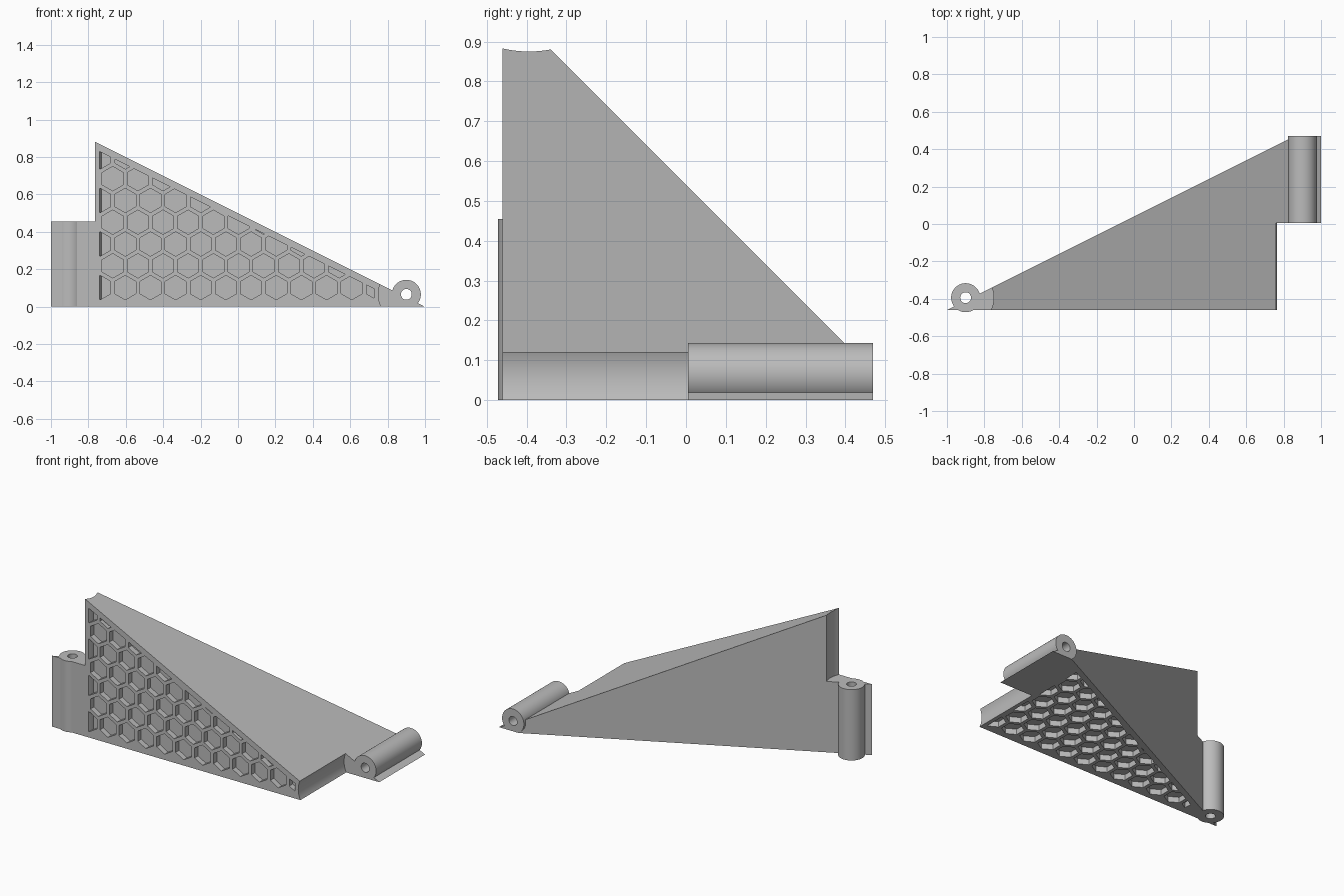
import bpy, bmesh, math
from mathutils import Matrix, Vector

if "Cube" in bpy.data.objects:
    bpy.data.objects.remove(bpy.data.objects["Cube"], do_unlink=True)

FRONT = -0.46                    # front face of the body
PIN, INSET = 0.9, 0.066          # hinge axis: distance along x, depth below the face
BARREL, HOLE, CLEAR, RIM = 0.0775, 0.029, 0.15, 0.173
PITCH, HEX, DEPTH = 0.1345, 0.065, 0.035

gray = bpy.data.materials.new("gray plastic")
gray.use_nodes = True
gray.diffuse_color = (0.5, 0.5, 0.5, 1)
gray.node_tree.nodes["Principled BSDF"].inputs["Base Color"].default_value = gray.diffuse_color


def add_object(name, bm):
    bmesh.ops.recalc_face_normals(bm, faces=bm.faces)
    mesh = bpy.data.meshes.new(name)
    bm.to_mesh(mesh)
    bm.free()
    mesh.materials.append(gray)
    obj = bpy.data.objects.new(name, mesh)
    bpy.context.collection.objects.link(obj)
    return obj


def clip(bm, point, normal):
    """Cut away everything on the normal's side and cap the cut."""
    geom = bm.verts[:] + bm.edges[:] + bm.faces[:]
    cut = bmesh.ops.bisect_plane(bm, geom=geom, plane_co=point, plane_no=normal, clear_outer=True)
    edges = [e for e in cut["geom_cut"] if isinstance(e, bmesh.types.BMEdge)]
    if edges:
        bmesh.ops.holes_fill(bm, edges=edges)


def rod(radius, start, end, upright, segments=64):
    """Cylinder on the upright (left end) or the lying (right end) hinge axis."""
    mid = (start + end) / 2
    if upright:
        place = Matrix.Translation((-PIN, FRONT + INSET, mid))
    else:
        place = Matrix.Translation((PIN, mid, INSET)) @ Matrix.Rotation(math.pi / 2, 4, "X")
    bm = bmesh.new()
    bmesh.ops.create_cone(bm, cap_ends=True, segments=segments, radius1=radius,
                          radius2=radius, depth=end - start, matrix=place)
    return bm


def combine(target, tool, operation):
    """Apply a boolean and remove the tool object."""
    mod = target.modifiers.new("combine", "BOOLEAN")
    mod.operation, mod.solver, mod.object = operation, "EXACT", tool
    bpy.context.view_layer.update()
    result = bpy.data.meshes.new_from_object(
        target.evaluated_get(bpy.context.evaluated_depsgraph_get()))
    target.modifiers.clear()
    target.data = result
    bpy.data.objects.remove(tool, do_unlink=True)


# Twisted wedge: upright edge at one end, lying edge at the other
bm = bmesh.new()
for corner in ((-1, FRONT, 0), (-1, FRONT, 1), (1, FRONT, 0), (1, FRONT + 1, 0)):
    bm.verts.new(corner)
bmesh.ops.convex_hull(bm, input=bm.verts[:])
clip(bm, (0, 0.47, 0), (0, 1, 0))
body = add_object("hinged_wedge", bm)

# Clearance for the mating hinge halves
combine(body, add_object("upper_clearance", rod(CLEAR, 0.455, 1.3, True)), "DIFFERENCE")
combine(body, add_object("front_clearance", rod(CLEAR, -0.8, 0.005, False)), "DIFFERENCE")

# Hinge barrels with pin holes
combine(body, add_object("upright_barrel", rod(BARREL, 0, 0.455, True)), "UNION")
barrel = rod(BARREL, 0.005, 0.47, False)
clip(barrel, (0, 0, 0), (0, 0, -1))
combine(body, add_object("lying_barrel", barrel), "UNION")
for upright in (True, False):
    combine(body, add_object("pin_hole", rod(HOLE, -0.8, 1.3, upright, 32)), "DIFFERENCE")


def honeycomb(name):
    """Hexagonal pockets for the front face, kept inside its border."""
    bm = bmesh.new()
    for row in range(7):
        for col in range(12):
            x = -0.737 + PITCH * (col + 0.5 * (row % 2))
            z = 0.102 + PITCH * math.sqrt(0.75) * row
            if z - HEX > 0.46 - 0.5 * (x - HEX):
                continue
            place = (Matrix.Translation((x, FRONT, z)) @ Matrix.Rotation(math.pi / 2, 4, "X")
                     @ Matrix.Rotation(math.pi / 6, 4, "Z"))
            cell = bmesh.new()
            bmesh.ops.create_cone(cell, cap_ends=True, segments=6, radius1=HEX, radius2=HEX,
                                  depth=2 * DEPTH, matrix=place)
            # keep the points of the hexagon upward
            top = max(v.co.z for v in cell.verts)
            if top < z + HEX * 0.95:
                bmesh.ops.rotate(cell, verts=cell.verts, cent=(x, FRONT, z),
                                 matrix=Matrix.Rotation(math.pi / 6, 3, "Y"))
            clip(cell, (0, 0, 0.46), Vector((1, 0, 2)).normalized())
            part = bpy.data.meshes.new("cell")
            cell.to_mesh(part)
            cell.free()
            bm.from_mesh(part)
            bpy.data.meshes.remove(part)
    pockets = add_object(name, bm)
    for upright in (True, False):
        combine(pockets, add_object("rim", rod(RIM, -1, 1.5, upright)), "DIFFERENCE")
    return pockets


# Honeycomb pockets in the front, and the same turned over onto the underside
combine(body, honeycomb("front_pockets"), "DIFFERENCE")
under = honeycomb("bottom_pockets")
under.data.transform(Matrix(((-1, 0, 0, 0), (0, 0, 1, FRONT), (0, 1, 0, -FRONT), (0, 0, 0, 1))))
combine(body, under, "DIFFERENCE")

bpy.context.view_layer.objects.active = body
body.select_set(True)
bpy.ops.object.shade_smooth_by_angle(angle=math.radians(30))
